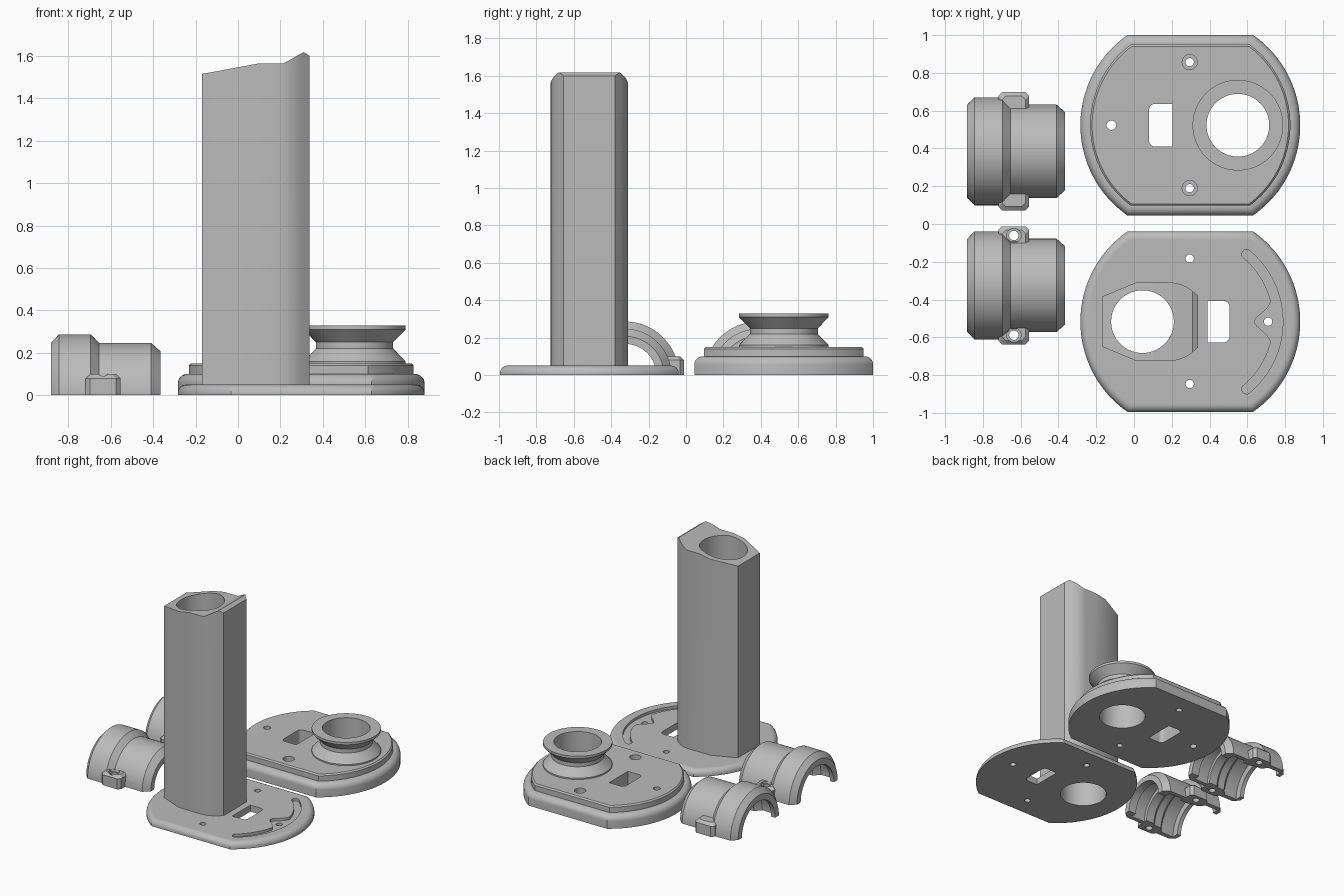
import bpy, bmesh, math
from math import sin, cos, pi, asin

if "Cube" in bpy.data.objects:
    bpy.data.objects.remove(bpy.data.objects["Cube"])

grey = bpy.data.materials.new("grey plastic")
grey.diffuse_color = (0.5, 0.5, 0.5, 1)
grey.use_nodes = True
grey.node_tree.nodes["Principled BSDF"].inputs["Base Color"].default_value = grey.diffuse_color


def make(name, bm):
    bmesh.ops.recalc_face_normals(bm, faces=bm.faces)
    me = bpy.data.meshes.new(name)
    bm.to_mesh(me)
    bm.free()
    me.materials.append(grey)
    ob = bpy.data.objects.new(name, me)
    bpy.context.collection.objects.link(ob)
    return ob


def loft(name, rings, closed=False):
    """Skin equal-length rings; cap the ends, or join last to first."""
    bm = bmesh.new()
    vs = [[bm.verts.new(p) for p in r] for r in rings]
    n = len(rings[0])
    pairs = list(zip(vs, vs[1:])) + ([(vs[-1], vs[0])] if closed else [])
    for a, b in pairs:
        for i in range(n):
            j = (i + 1) % n
            bm.faces.new((a[i], a[j], b[j], b[i]))
    if not closed:
        bm.faces.new(vs[0])
        bm.faces.new(vs[-1])
    return make(name, bm)


def prism(name, pts, z0, z1):
    return loft(name, [[(x, y, z) for x, y in pts] for z in (z0, z1)])


def circle(x, y, r, n=64):
    return [(x + r * cos(2 * pi * i / n), y + r * sin(2 * pi * i / n)) for i in range(n)]


def drill(x, y, r, z0=-0.1, z1=2, n=64):
    return prism("cutter", circle(x, y, r, n), z0, z1)


def cut(ob, *cutters):
    bpy.context.view_layer.objects.active = ob
    for c in cutters:
        m = ob.modifiers.new("cut", 'BOOLEAN')
        m.operation, m.solver, m.object = 'DIFFERENCE', 'EXACT', c
        bpy.ops.object.modifier_apply(modifier=m.name)
        bpy.data.objects.remove(c)


def finish(ob, angle=30):
    bpy.ops.object.select_all(action='DESELECT')
    ob.select_set(True)
    bpy.context.view_layer.objects.active = ob
    bpy.ops.object.shade_smooth_by_angle(angle=math.radians(angle))
    for p in ob.data.polygons:
        if abs(p.normal.z) > 0.999:
            p.use_smooth = False


def clipped_disc(cx, cy, r, h, z, n=40):
    """Circle with its front and back cut off straight at +-h."""
    a = asin(h / r)
    arc = [-a + 2 * a * i / n for i in range(n + 1)]
    return ([(cx + r * cos(t), cy + r * sin(t), z) for t in arc] +
            [(cx - r * cos(t), cy - r * sin(t), z) for t in arc])


def plate(name, cx, cy, layers):
    return loft(name, [clipped_disc(cx, cy, 0.582 - d, 0.478 - d, z) for d, z in layers])


def fillet(r, top, n=8):
    return [(r * (1 - cos(pi / 2 * i / n)), top - r + r * sin(pi / 2 * i / n)) for i in range(n + 1)]


def window(x0, x1, y, h, side, r=0.03):
    """Rectangular hole with two corners rounded on one side."""
    s, e = (x0, x1) if side > 0 else (x1, x0)
    pts = [(s, y - h)]
    for sy, t0 in ((-1, -pi / 2), (1, 0)):
        for i in range(7):
            t = t0 + pi / 2 * i / 6
            pts.append((e - side * r + side * r * cos(t), y + sy * (h - r) + r * sin(t)))
    return prism("cutter", pts + [(s, y + h)], -0.1, 0.5)


# Front base plate with holes and curved groove
FY = -0.517
CX = 0.298
front_plate = plate("front_base_plate", CX, FY, [(0, 0)] + fillet(0.04, 0.05))
N, A = 80, 0.88
ang = [-A + 2 * A * i / N for i in range(N + 1)]
groove = [(0.49, t) for t in ang]
groove += [(0.465 + 0.025 * cos(pi * i / 8), A + 0.05 * sin(pi * i / 8)) for i in range(1, 8)]
groove += [(0.44 - (0.05 * (1 + cos(pi * t / 0.27)) if abs(t) < 0.27 else 0), t) for t in reversed(ang)]
groove += [(0.465 - 0.025 * cos(pi * i / 8), -A - 0.05 * sin(pi * i / 8)) for i in range(1, 8)]
cut(front_plate,
    prism("cutter", [(CX + r * cos(t), FY + r * sin(t)) for r, t in groove], 0.03, 0.2),
    drill(0.045, FY, 0.166), window(0.39, 0.505, FY, 0.11, 1),
    *[drill(x, y, 0.022, n=24) for x, y in ((0.295, -0.183), (0.295, -0.847), (0.71, FY))])
finish(front_plate)

# Tall column with sloped top and round bore
half = [(-0.17, 0.132), (0.01, 0.207), (0.20, 0.207), (0.225, 0.204), (0.25, 0.197),
        (0.275, 0.186), (0.30, 0.17), (0.338, 0.138)]
outline = [(x, FY - y) for x, y in half] + [(x, FY + y) for x, y in reversed(half)]
column = prism("column", outline, 0.05, 1.75)
slope = [(-0.3, 1.491), (0.10, 1.565), (0.215, 1.565), (0.31, 1.618), (0.40, 1.56),
         (0.40, 1.9), (-0.3, 1.9)]
cut(column, drill(0.045, FY, 0.166),
    loft("cutter", [[(x, y, z) for x, z in slope] for y in (-1, 0)]))
finish(column)

# Rear base plate with raised step
BY = 0.523
rear_plate = plate("rear_base_plate", CX, BY, [(0, 0)] + fillet(0.045, 0.1) +
                   [(0.052, 0.1), (0.052, 0.14), (0.062, 0.15)])
BX = 0.55
cut(rear_plate, drill(BX, BY, 0.166), window(0.08, 0.205, BY, 0.113, -1),
    drill(-0.12, BY, 0.025, n=24))
for y in (0.19, 0.857):
    cut(rear_plate, drill(0.295, y, 0.022, n=24), drill(0.295, y, 0.04, 0.11, n=32))
finish(rear_plate)

# Flanged collar on the rear plate
collar_profile = [(0.166, 0.15), (0.24, 0.15), (0.24, 0.16), (0.182, 0.22), (0.182, 0.25),
                  (0.24, 0.31), (0.24, 0.328), (0.166, 0.328)]
collar = loft("collar", [[(x, y, z) for x, y in circle(BX, BY, r)] for r, z in collar_profile], True)
finish(collar)

# Two half-round clamps, each with side tabs
shell = [(-0.883, 0.20), (-0.883, 0.246), (-0.845, 0.286), (-0.695, 0.286), (-0.655, 0.247),
         (-0.41, 0.247), (-0.365, 0.207), (-0.365, 0.166), (-0.43, 0.166), (-0.43, 0.215),
         (-0.55, 0.215), (-0.55, 0.19), (-0.62, 0.19), (-0.64, 0.205), (-0.70, 0.205),
         (-0.74, 0.25), (-0.85, 0.25), (-0.85, 0.20)]


def tab_ring(cy, s, z, d):
    x0, x1, y0, y1, c = -0.718 + d, -0.555 - d, 0.225, 0.313 - d, 0.02
    return [(x, cy + s * y, z) for x, y in
            ((x0, y0), (x0, y1 - c), (x0 + c, y1), (x1 - c, y1), (x1, y1 - c), (x1, y0))]


for label, cy, open_top in (("rear", 0.385, False), ("front", -0.325, True)):
    clamp = loft(label + "_clamp", [[(x, cy + r * cos(pi * i / 48), r * sin(pi * i / 48))
                                     for x, r in shell] for i in range(49)])
    for s, side in ((-1, "near"), (1, "far")):
        tab = loft(f"{label}_clamp_tab_{side}",
                   [tab_ring(cy, s, z, d) for z, d in ((0, 0), (0.08, 0), (0.1, 0.02))])
        hy, top = cy + s * 0.264, 0.5 if open_top else 0.07
        for ob in (clamp, tab):
            cut(ob, drill(-0.636, hy, 0.025, z1=top, n=24))
        if open_top:
            cut(tab, drill(-0.636, hy, 0.038, 0.085, n=32))
        finish(tab)
    finish(clamp)
